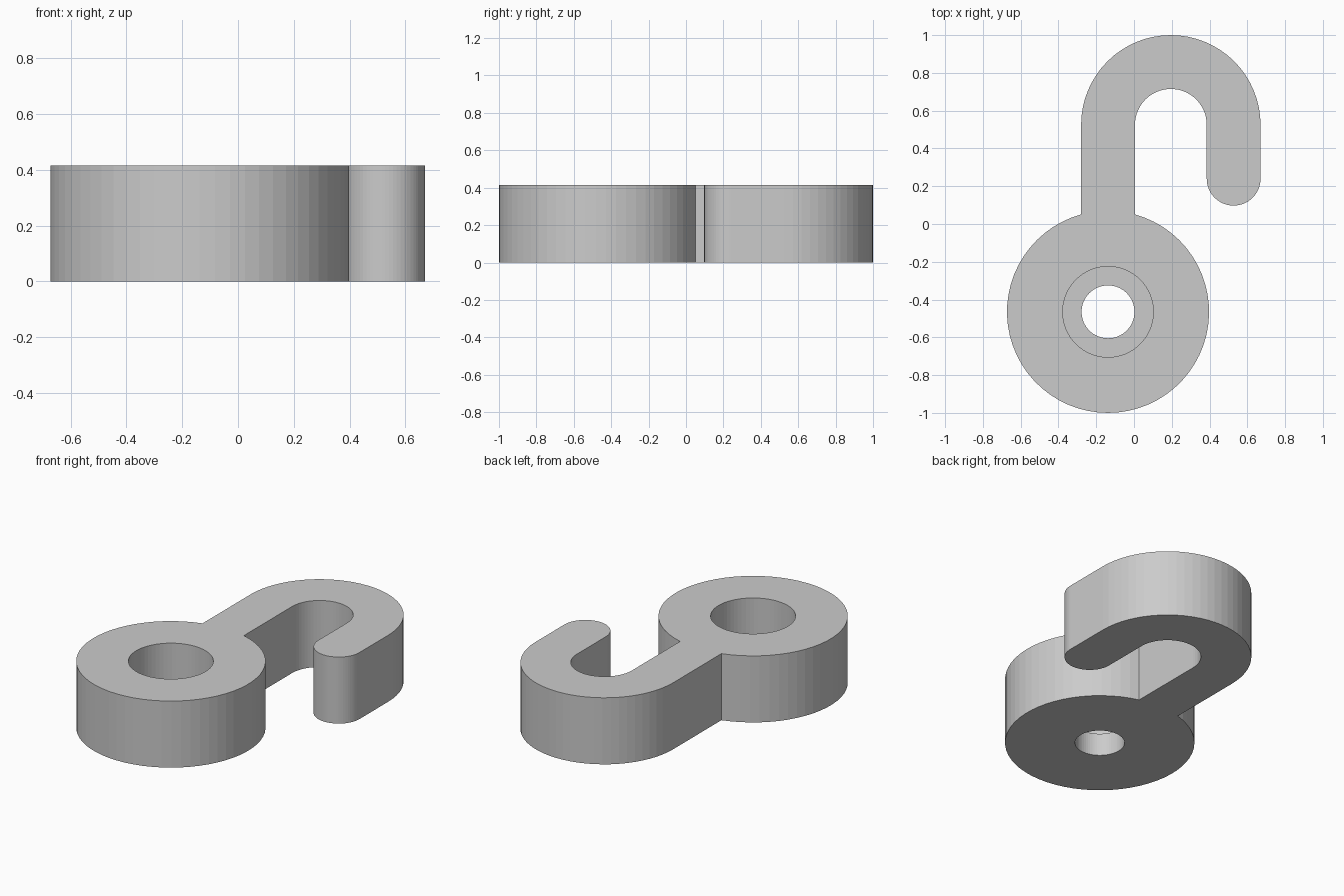
import bpy, bmesh
from math import radians, degrees, cos, sin, acos

if "Cube" in bpy.data.objects:
    bpy.data.objects.remove(bpy.data.objects["Cube"], do_unlink=True)

HEIGHT, SHELF = 0.415, 0.14
BAR = 0.1425                      # half width of the hook bar
EYE, EYE_R = (-0.1375, -0.465), 0.535
BEND, BEND_R = (0.195, 0.525), 0.3325
TIP = (BEND[0] + BEND_R, 0.24)


def arc(centre, radius, start, end, steps):
    """Points along an arc, angles in degrees."""
    angles = [radians(start + (end - start) * i / steps) for i in range(steps + 1)]
    return [(centre[0] + radius * cos(a), centre[1] + radius * sin(a)) for a in angles]


def circle(radius):
    return arc(EYE, radius, 0, 360, 64)[:-1]


# Outline: round eye, shank, outer bend, rounded tip, inner bend
join = degrees(acos(BAR / EYE_R))
outline = (arc(EYE, EYE_R, join, -180 - join, 56)
           + arc(BEND, BEND_R + BAR, 180, 0, 32)
           + arc(TIP, BAR, 0, -180, 32)
           + arc(BEND, BEND_R - BAR, 0, 180, 32))

bm = bmesh.new()


def loop(points, z):
    verts = [bm.verts.new((x, y, z)) for x, y in points]
    edges = [bm.edges.new((v, verts[i - 1])) for i, v in enumerate(verts)]
    return verts, edges


def wall(a, b):
    for i in range(len(a[0])):
        bm.faces.new((a[0][i - 1], a[0][i], b[0][i], b[0][i - 1]))


def cap(a, b):
    bmesh.ops.triangle_fill(bm, edges=a[1] + b[1], use_beauty=True)


base, top = loop(outline, 0), loop(outline, HEIGHT)
bore_low, bore_high = loop(circle(0.14), 0), loop(circle(0.14), SHELF)
sink_low, sink_high = loop(circle(0.24), SHELF), loop(circle(0.24), HEIGHT)

# Flat faces, then side walls and the stepped hole
cap(base, bore_low)
cap(top, sink_high)
wall(bore_high, sink_low)
wall(base, top)
wall(bore_low, bore_high)
wall(sink_low, sink_high)
bmesh.ops.recalc_face_normals(bm, faces=bm.faces)

mesh = bpy.data.meshes.new("hook_with_eye")
bm.to_mesh(mesh)
bm.free()
hook = bpy.data.objects.new("hook_with_eye", mesh)
bpy.context.collection.objects.link(hook)

# Plain grey finish
grey = bpy.data.materials.new("light_grey")
grey.use_nodes = True
colour = (0.6, 0.6, 0.6, 1)
grey.diffuse_color = colour
grey.node_tree.nodes["Principled BSDF"].inputs["Base Color"].default_value = colour
mesh.materials.append(grey)
